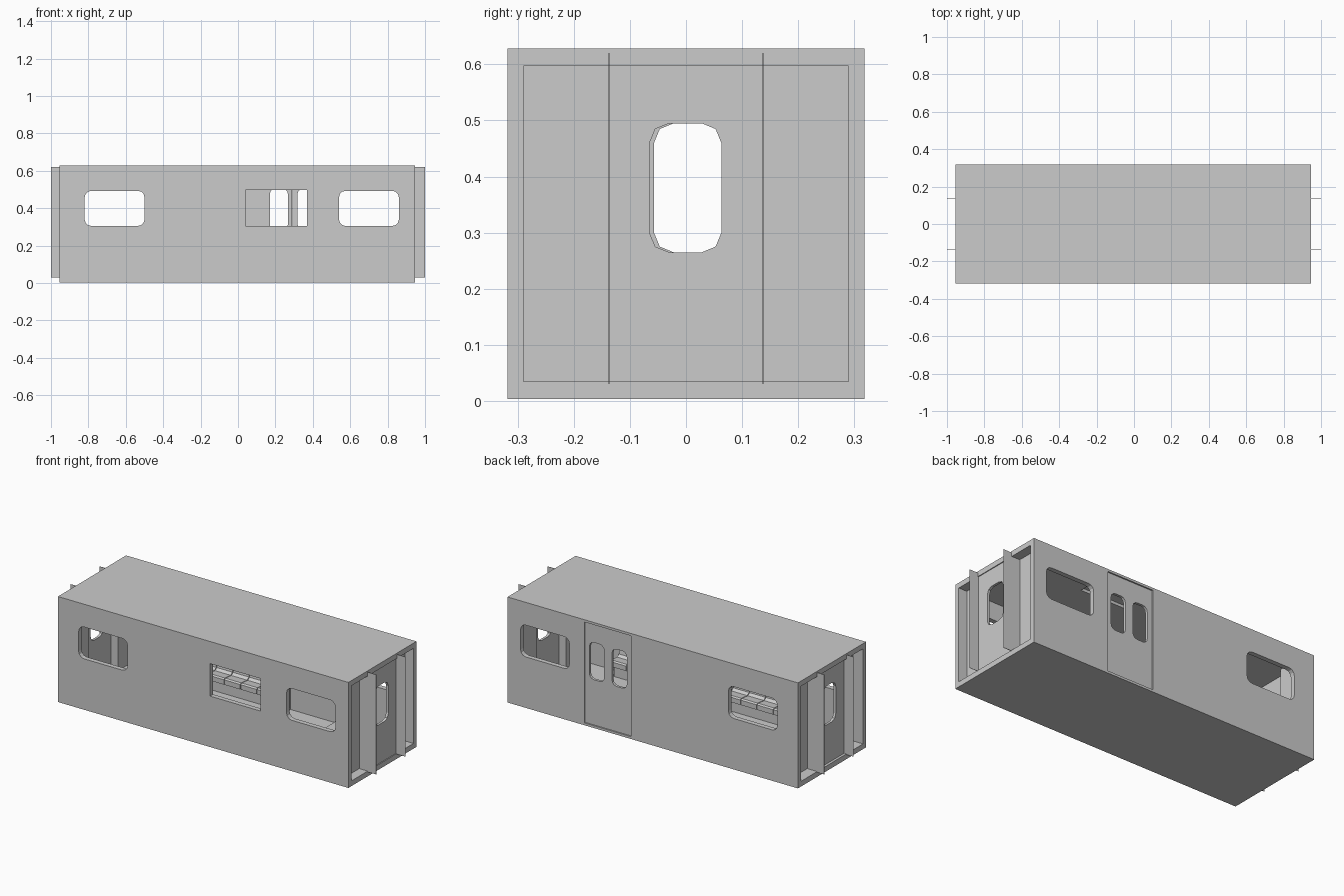
import bpy, bmesh, math
from mathutils import Vector

if "Cube" in bpy.data.objects:
    bpy.data.objects.remove(bpy.data.objects["Cube"])

X0, X1, HALF_Y, Z0, Z1 = -0.955, 0.945, 0.318, 0.004, 0.628
IN_Y, IN_Z0, IN_Z1 = 0.29, 0.035, 0.597


def prism(name, pts, axis, a, b):
    """Extrude a 2D outline along an axis: 'x' uses (y,z), 'y' uses (x,z)."""
    def at(p, t):
        return Vector((t, p[0], p[1])) if axis == 'x' else Vector((p[0], t, p[1]))
    bm = bmesh.new()
    lo = [bm.verts.new(at(p, a)) for p in pts]
    hi = [bm.verts.new(at(p, b)) for p in pts]
    n = len(pts)
    bm.faces.new(lo)
    bm.faces.new(hi[::-1])
    for i in range(n):
        j = (i + 1) % n
        bm.faces.new((lo[j], lo[i], hi[i], hi[j]))
    bmesh.ops.recalc_face_normals(bm, faces=bm.faces)
    me = bpy.data.meshes.new(name)
    bm.to_mesh(me)
    bm.free()
    ob = bpy.data.objects.new(name, me)
    bpy.context.collection.objects.link(ob)
    return ob


def rounded(u0, u1, v0, v1, r=0.0, seg=3):
    """Rectangle outline with rounded corners."""
    if r == 0:
        return [(u0, v0), (u1, v0), (u1, v1), (u0, v1)]
    pts = []
    corners = [(u1 - r, v1 - r, 0), (u0 + r, v1 - r, 90), (u0 + r, v0 + r, 180), (u1 - r, v0 + r, 270)]
    for cu, cv, start in corners:
        for i in range(seg + 1):
            t = math.radians(start + 90 * i / seg)
            pts.append((cu + r * math.cos(t), cv + r * math.sin(t)))
    return pts


def box(name, x0, x1, y0, y1, z0, z1):
    return prism(name, rounded(x0, x1, z0, z1), 'y', y0, y1)


def cut(ob, cutters):
    """Subtract the cutters from the object and remove them."""
    bpy.context.view_layer.objects.active = ob
    for c in cutters:
        c.hide_render = True
        m = ob.modifiers.new("cut", 'BOOLEAN')
        m.operation, m.solver, m.object = 'DIFFERENCE', 'EXACT', c
        bpy.ops.object.modifier_apply(modifier=m.name)
        bpy.data.objects.remove(c, do_unlink=True)


# carriage shell: a square tube open at both ends
shell = box("carriage_shell", X0, X1, -HALF_Y, HALF_Y, Z0, Z1)
cutters = [box("interior_cutter", -1.2, 1.2, -IN_Y, IN_Y, IN_Z0, IN_Z1)]
# rounded windows, straight through both sides
for x0, x1 in ((-0.82, -0.50), (0.54, 0.86)):
    cutters.append(prism("window_cutter", rounded(x0, x1, 0.305, 0.493, 0.035), 'y', -0.5, 0.5))
# square-cornered front window and the door opening at the back
cutters.append(box("square_window_cutter", 0.04, 0.37, -0.5, 0, 0.305, 0.497))
cutters.append(box("door_opening_cutter", 0.138, 0.443, 0.1, 0.5, 0.018, 0.614))
cut(shell, cutters)

# double door leaves, each with a tall rounded window
for name, x0, x1, w0, w1 in (("door_leaf_left", 0.138, 0.2895, 0.170, 0.267),
                             ("door_leaf_right", 0.2915, 0.443, 0.318, 0.415)):
    leaf = box(name, x0, x1, 0.295, 0.310, 0.015, 0.617)
    cut(leaf, [prism("leaf_cutter", rounded(w0, w1, 0.285, 0.505, 0.03), 'y', 0.1, 0.5)])

# stepped end walls: centre panel with passage hole, set-back sides, upright fins
for side, s in (("left", -1), ("right", 1)):
    panel = box(side + "_end_panel", *sorted((s * 0.925, s * 0.94)), -0.137, 0.137, IN_Z0, IN_Z1)
    hole_y = -0.057 if s < 0 else -0.065
    cut(panel, [prism("passage_cutter", rounded(hole_y, 0.063, 0.265, 0.495, 0.035, 2), 'x', -1.2, 1.2)])
    for part, t in (("front", -1), ("back", 1)):
        box(f"{side}_{part}_side_wall", *sorted((s * 0.88, s * 0.89)),
            *sorted((t * 0.137, t * IN_Y)), IN_Z0, IN_Z1)
        box(f"{side}_{part}_fin", *sorted((s * 0.88, s * 1.0)),
            *sorted((t * 0.136, t * 0.138)), 0.03, 0.62)

# bench seats along both walls
seat_profile = [(0.19, 0.108), (0.29, 0.108), (0.29, 0.22), (0.282, 0.22),
                (0.272, 0.15), (0.255, 0.138), (0.2, 0.143), (0.19, 0.137)]
for name, s, x0, count in (("front", -1, -0.65, 12), ("back", 1, -0.65, 7)):
    width = 0.107
    seat = prism(name + "_bench_seats", [(s * y, z) for y, z in seat_profile], 'x', x0, x0 + width - 0.004)
    arr = seat.modifiers.new("row", 'ARRAY')
    arr.count, arr.use_relative_offset, arr.use_constant_offset = count, False, True
    arr.constant_offset_displace = (width, 0, 0)
    box(name + "_bench_base", x0, x0 + width * count - 0.004, *sorted((s * 0.225, s * IN_Y)), IN_Z0, 0.108)
